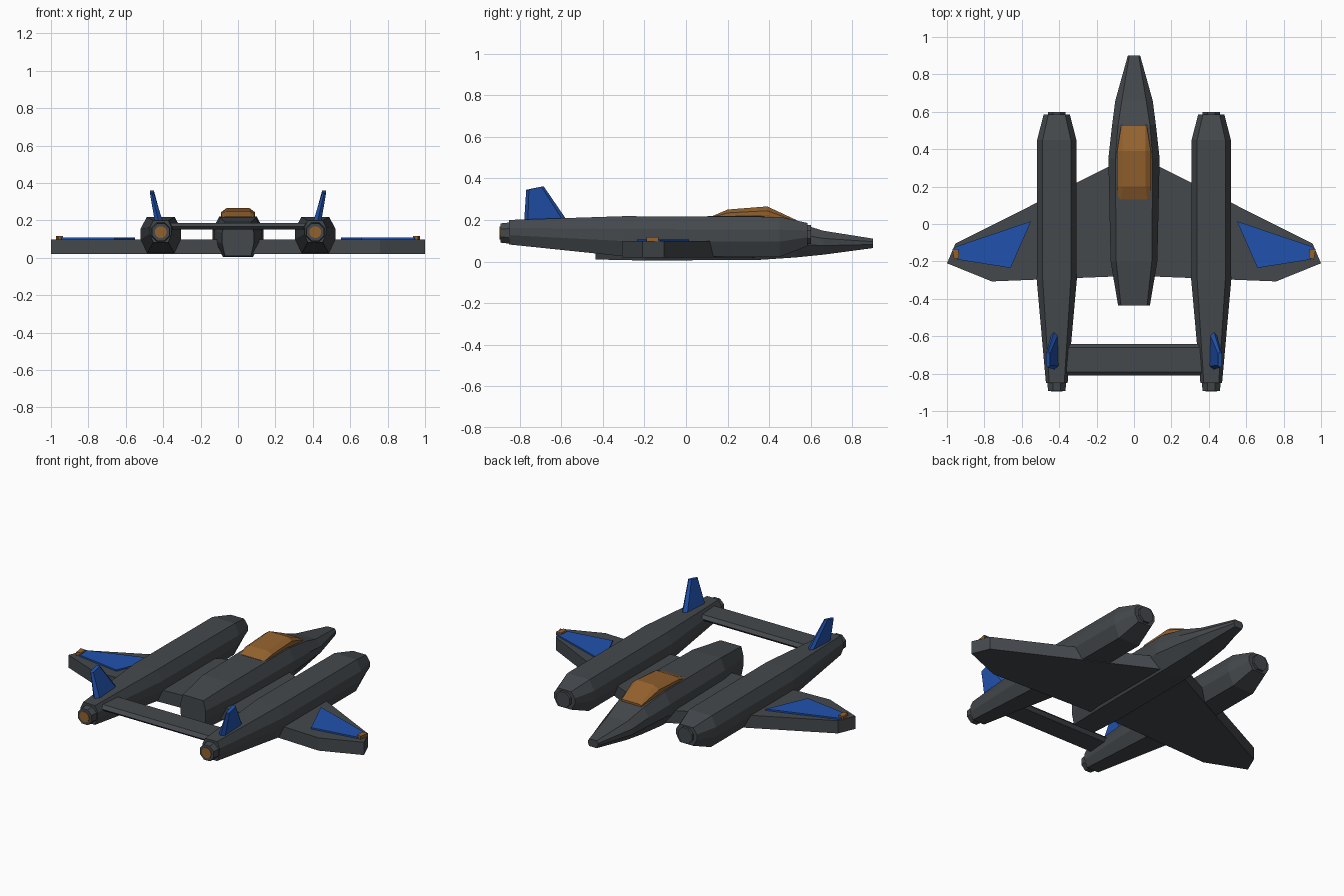
import bpy, bmesh, math

cube = bpy.data.objects.get("Cube")
if cube:
    bpy.data.objects.remove(cube, do_unlink=True)


def material(name, r, g, b):
    m = bpy.data.materials.new(name)
    m.use_nodes = True
    m.diffuse_color = (r, g, b, 1)
    m.node_tree.nodes["Principled BSDF"].inputs["Base Color"].default_value = (r, g, b, 1)
    return m


GREY = material("dark grey hull", 0.058, 0.066, 0.073)
BLUE = material("blue trim", 0.015, 0.085, 0.42)
AMBER = material("amber glass", 0.29, 0.12, 0.027)


def loft(name, rings, mat):
    """Skin a row of matching closed rings and cap both ends."""
    bm = bmesh.new()
    loops = [[bm.verts.new(p) for p in ring] for ring in rings]
    n = len(loops[0])
    for a, b in zip(loops, loops[1:]):
        for i in range(n):
            j = (i + 1) % n
            bm.faces.new((a[i], a[j], b[j], b[i]))
    bm.faces.new(loops[0])
    bm.faces.new(loops[-1])
    bmesh.ops.recalc_face_normals(bm, faces=bm.faces)
    mesh = bpy.data.meshes.new(name)
    bm.to_mesh(mesh)
    bm.free()
    mesh.materials.append(mat)
    ob = bpy.data.objects.new(name, mesh)
    bpy.context.collection.objects.link(ob)
    return ob


def section(cx, y, top, wide, low, z_top, z_bot):
    """Eight-sided hull section: half widths at top, middle and bottom."""
    h = z_top - z_bot
    zu, zl = z_bot + h * 0.68, z_bot + h * 0.38
    return [(cx + x, y, z) for x, z in (
        (top, z_top), (wide, zu), (wide, zl), (low, z_bot),
        (-low, z_bot), (-wide, zl), (-wide, zu), (-top, z_top))]


def hull(name, cx, stations, mat):
    return loft(name, [section(cx, *s) for s in stations], mat)


def slab(name, outline, z0, z1, side, mat):
    return loft(name, [[(side * x, y, z) for x, y in outline] for z in (z0, z1)], mat)


def drum(name, cx, cz, y0, y1, r0, r1, mat, sides=8):
    def ring(y, r):
        return [(cx + r * math.cos((i + 0.5) * math.tau / sides), y,
                 cz + r * math.sin((i + 0.5) * math.tau / sides)) for i in range(sides)]
    return loft(name, [ring(y0, r0), ring(y1, r1)], mat)


# Central fuselage: y, top / middle / bottom half widths, top z, bottom z
hull("fuselage", 0, [
    (-0.435, 0.07, 0.085, 0.07, 0.19, 0.01),
    (-0.2, 0.095, 0.125, 0.08, 0.215, 0.005),
    (0.35, 0.10, 0.137, 0.08, 0.22, 0.008),
    (0.53, 0.085, 0.117, 0.07, 0.188, 0.02),
    (0.66, 0.065, 0.10, 0.06, 0.148, 0.033),
    (0.9, 0.025, 0.033, 0.025, 0.11, 0.065)], GREY)

# Canopy glass
hull("canopy", 0, [
    (0.13, 0.07, 0.082, 0.08, 0.22, 0.2),
    (0.2, 0.062, 0.09, 0.085, 0.25, 0.2),
    (0.39, 0.062, 0.09, 0.085, 0.265, 0.2),
    (0.53, 0.06, 0.068, 0.065, 0.2, 0.18)], AMBER)

# Chamfered bar joining the engine pods
bar = ((-0.81, 0.168), (-0.79, 0.187), (-0.66, 0.187),
       (-0.642, 0.168), (-0.66, 0.15), (-0.79, 0.15))
loft("tail_bar", [[(x, y, z) for y, z in bar] for x in (-0.39, 0.39)], GREY)

POD_X = 0.413
for side, label in ((1, "left"), (-1, "right")):
    cx = side * POD_X
    # Engine pod with intake and exhaust
    hull(label + "_engine_pod", cx, [
        (-0.85, 0.04, 0.058, 0.04, 0.2, 0.082),
        (-0.3, 0.075, 0.107, 0.072, 0.218, 0.025),
        (0.45, 0.075, 0.105, 0.07, 0.215, 0.022),
        (0.585, 0.045, 0.07, 0.045, 0.185, 0.075)], GREY)
    drum(label + "_intake_cap", cx, 0.13, 0.5, 0.6, 0.052, 0.05, GREY)
    drum(label + "_exhaust", cx, 0.137, -0.892, -0.84, 0.05, 0.056, GREY)
    drum(label + "_exhaust_glow", cx, 0.137, -0.896, -0.885, 0.032, 0.032, AMBER, 12)

    # Swept wing with trim panel and tip lamp
    slab(label + "_wing", ((0.04, 0.355), (0.955, -0.105), (1.0, -0.21),
                           (0.76, -0.307), (0.04, -0.278)), 0.02, 0.098, side, GREY)
    slab(label + "_wing_panel", ((0.55, 0.015), (0.965, -0.125), (0.945, -0.19),
                                 (0.66, -0.235)), 0.098, 0.107, side, BLUE)
    slab(label + "_tip_lamp", ((0.938, -0.135), (0.972, -0.133), (0.962, -0.19),
                               (0.935, -0.182)), 0.096, 0.117, side, AMBER)

    # Tail fin leaning outward
    low = ((0.402, -0.76), (0.425, -0.778), (0.445, -0.76),
           (0.442, -0.59), (0.425, -0.57), (0.405, -0.59))
    high = ((0.45, -0.755, 0.345), (0.46, -0.768, 0.345), (0.471, -0.755, 0.345),
            (0.471, -0.695, 0.36), (0.46, -0.683, 0.36), (0.45, -0.695, 0.36))
    loft(label + "_tail_fin", [[(side * x, y, 0.195) for x, y in low],
                               [(side * x, y, z) for x, y, z in high]], BLUE)
